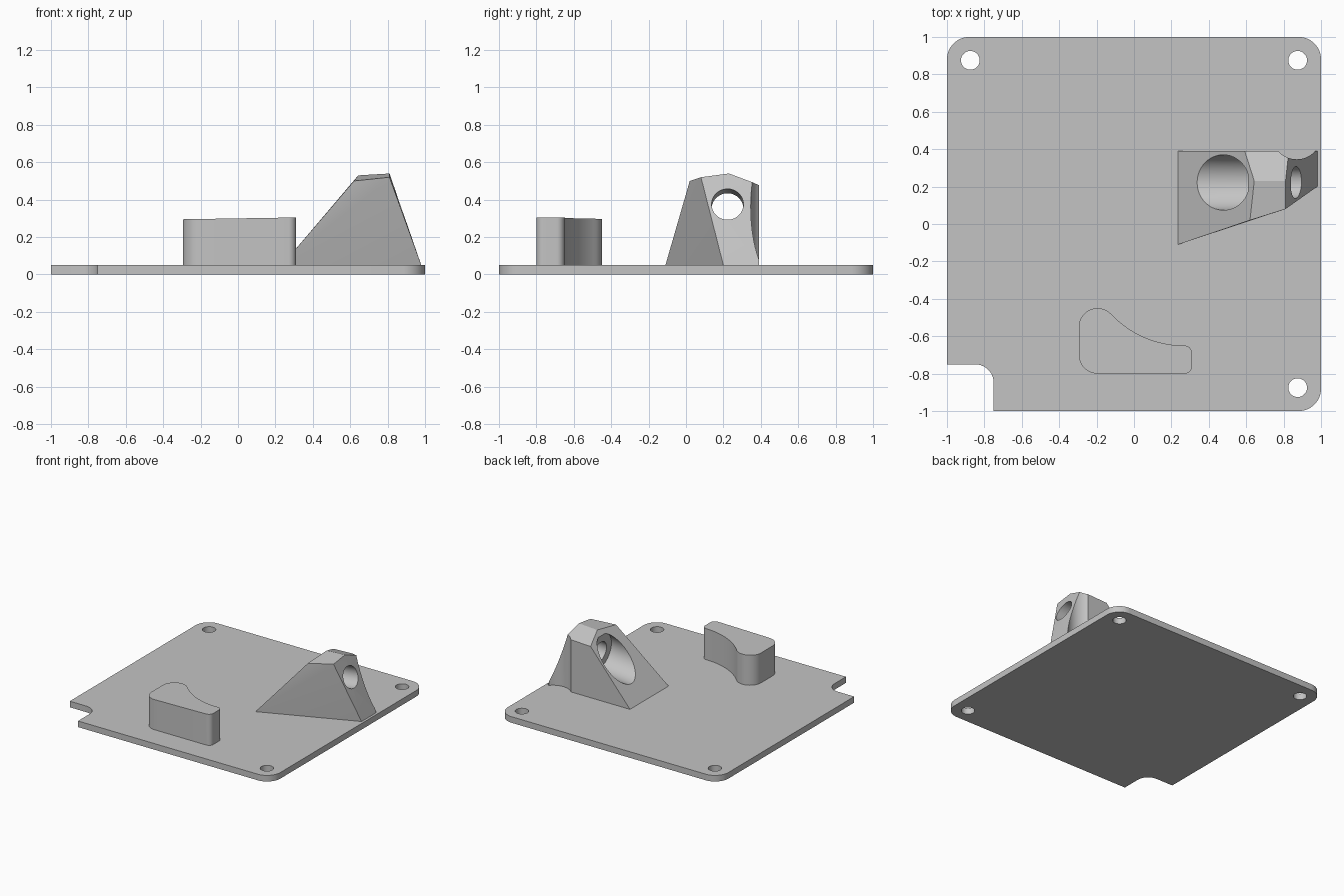
import bpy, bmesh, math
from mathutils import Vector

cube = bpy.data.objects.get("Cube")
if cube:
    bpy.data.objects.remove(cube, do_unlink=True)

grey = bpy.data.materials.new("plain_grey")
grey.use_nodes = True
colour = (0.55, 0.55, 0.55, 1)
grey.diffuse_color = colour
grey.node_tree.nodes["Principled BSDF"].inputs["Base Color"].default_value = colour

BASE = 0.05  # plate thickness


def arc(cx, cy, r, start, end, steps=14):
    """Points along an arc, angles in degrees."""
    angles = [math.radians(start + (end - start) * i / steps) for i in range(steps + 1)]
    return [(cx + r * math.cos(a), cy + r * math.sin(a)) for a in angles]


def finish(name, bm):
    bmesh.ops.recalc_face_normals(bm, faces=bm.faces)
    mesh = bpy.data.meshes.new(name)
    bm.to_mesh(mesh)
    bm.free()
    obj = bpy.data.objects.new(name, mesh)
    bpy.context.collection.objects.link(obj)
    mesh.materials.append(grey)
    return obj


def prism(name, outline, bottom, top_height):
    """Extrude an outline; top_height gives the top z for each x."""
    bm = bmesh.new()
    face = bm.faces.new([bm.verts.new((x, y, bottom)) for x, y in outline])
    up = bmesh.ops.extrude_face_region(bm, geom=[face], use_keep_orig=True)
    for v in up["geom"]:
        if isinstance(v, bmesh.types.BMVert):
            v.co.z = top_height(v.co.x)
    return finish(name, bm)


def drill(obj, centre, radius, depth, tilt=0.0):
    """Cut a cylinder whose axis leans by tilt about y."""
    bpy.ops.mesh.primitive_cylinder_add(vertices=64, radius=radius, depth=depth,
                                        location=centre, rotation=(0, tilt, 0))
    cutter = bpy.context.object
    cutter.hide_render = True
    cutter.data.materials.append(grey)
    mod = obj.modifiers.new("drill", "BOOLEAN")
    mod.operation, mod.solver, mod.object = "DIFFERENCE", "EXACT", cutter
    bpy.context.view_layer.objects.active = obj
    bpy.ops.object.modifier_apply(modifier=mod.name)
    bpy.data.objects.remove(cutter, do_unlink=True)


# Base plate: three rounded corners, one filleted notch
outline = (arc(0.88, -0.88, 0.12, -90, 0) + arc(0.88, 0.88, 0.12, 0, 90)
           + arc(-0.88, 0.88, 0.12, 90, 180) + [(-1, -0.75)]
           + arc(-0.85, -0.85, 0.1, 90, 0) + [(-0.75, -1)])
plate = prism("base_plate", outline, 0, lambda x: BASE)
for sx, sy in ((1, 1), (1, -1), (-1, 1)):
    drill(plate, (0.875 * sx, 0.875 * sy, 0), 0.05, 0.4)

# Curved post: rounded ends joined by a concave sweep, slightly sloping top
outline = (arc(-0.195, -0.7, 0.1, 180, 270) + arc(0.27, -0.76, 0.04, -90, 0)
           + arc(0.27, -0.69, 0.04, 0, 90) + arc(0.27, -0.11, 0.54, 270, 223.4, 24)[1:]
           + arc(-0.195, -0.55, 0.1, 43.4, 180)[1:])
post = prism("curved_post", outline, BASE, lambda x: 0.3 + 0.016 * x)

# Wedge bracket: hull of the base corners and the ridged top
bm = bmesh.new()
for p in ((0.235, -0.11, BASE), (0.98, 0.2, BASE), (0.98, 0.39, BASE), (0.235, 0.39, BASE),
          (0.62, 0.02, 0.5), (0.81, 0.08, 0.52), (0.643, 0.23, 0.53),
          (0.81, 0.23, 0.54), (0.592, 0.39, 0.47), (0.828, 0.39, 0.48)):
    bm.verts.new(p)
bmesh.ops.convex_hull(bm, input=bm.verts)
bmesh.ops.dissolve_limit(bm, angle_limit=math.radians(2), verts=bm.verts, edges=bm.edges)
wedge = finish("wedge_bracket", bm)

# Bracket bore, wide counterbore on the slope, and the scooped back corner
lean = math.radians(6)
axis = Vector((math.cos(lean), 0, math.sin(lean)))
exit_point = Vector((0.865, 0.222, 0.375))
floor = exit_point - axis * (0.24 / math.cos(lean))
tilt = math.pi / 2 - lean
drill(wedge, floor - axis * 0.35, 0.148, 0.7, tilt)
drill(wedge, exit_point, 0.085, 0.8, tilt)
drill(wedge, (0.87, 0.48, 0.3), 0.134, 1)

# Smooth the curved walls, keep the edges sharp
for obj in (plate, post, wedge):
    bpy.ops.object.select_all(action="DESELECT")
    obj.select_set(True)
    bpy.context.view_layer.objects.active = obj
    bpy.ops.object.shade_smooth_by_angle(angle=math.radians(12))
